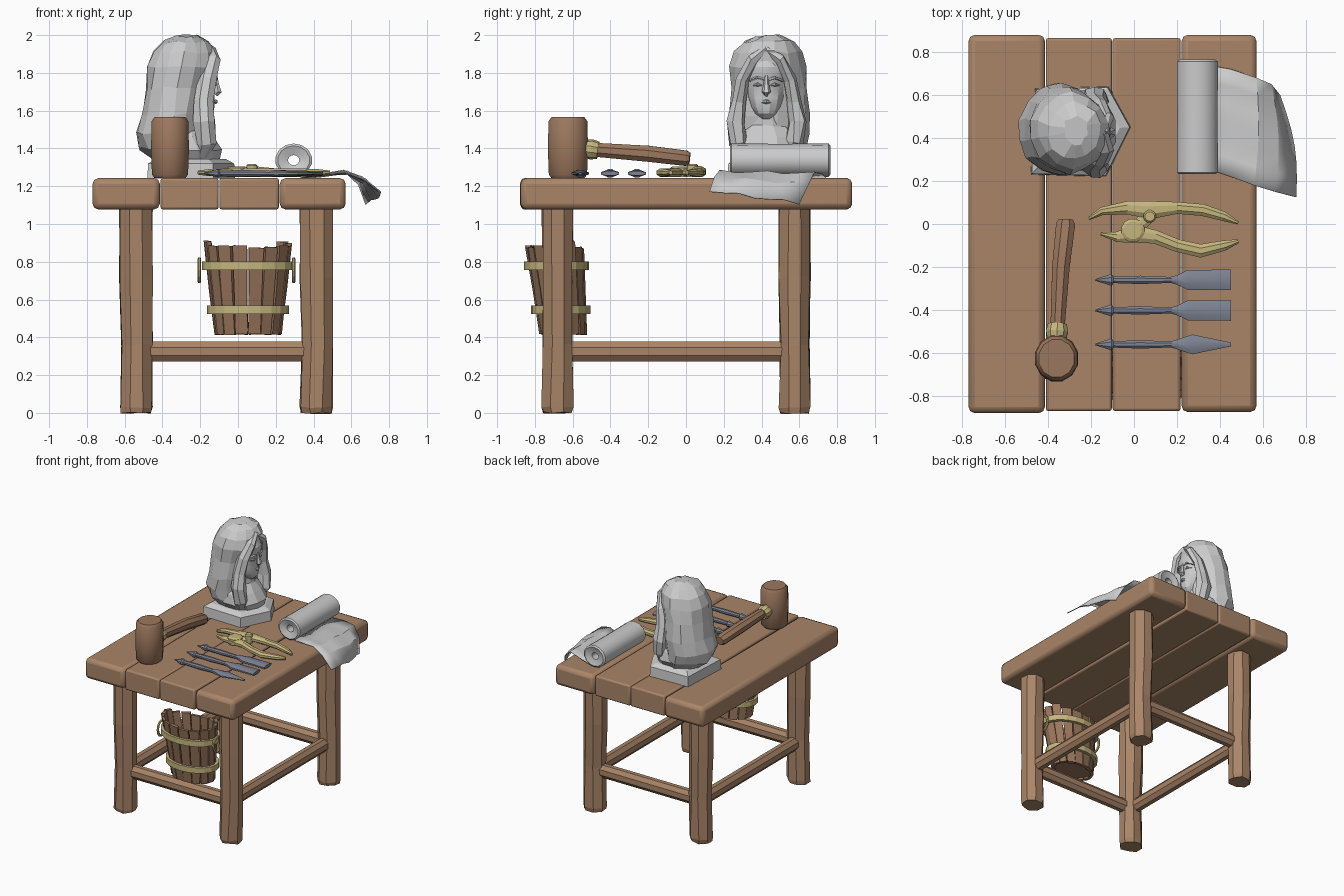
import bpy, bmesh, math, random
from mathutils import Vector as V
random.seed(4)
X, Y, Z = V((1, 0, 0)), V((0, 1, 0)), V((0, 0, 1))


def material(name, rgb):
    m = bpy.data.materials.new(name)
    m.diffuse_color = (*rgb, 1)
    return m


WOOD = material("table wood", (0.40, 0.235, 0.14))
DARK = material("tool wood", (0.33, 0.185, 0.11))
BRASS = material("brass", (0.56, 0.47, 0.21))
STEEL = material("steel", (0.21, 0.23, 0.29))
STONE = material("white stone", (0.60, 0.60, 0.60))
CLOTH = material("pale paper", (0.60, 0.60, 0.60))


def finish(name, bm, mat, smooth=None, bevel=0):
    bmesh.ops.recalc_face_normals(bm, faces=bm.faces[:])
    me = bpy.data.meshes.new(name)
    bm.to_mesh(me)
    bm.free()
    me.materials.append(mat)
    ob = bpy.data.objects.new(name, me)
    bpy.context.collection.objects.link(ob)
    if bevel:
        b = ob.modifiers.new("bevel", 'BEVEL')
        b.width, b.segments = bevel, 2
    if smooth:
        bpy.ops.object.select_all(action='DESELECT')
        ob.select_set(True)
        bpy.context.view_layer.objects.active = ob
        bpy.ops.object.shade_smooth_by_angle(angle=math.radians(smooth))
    return ob


def ring(c, u, v, a, b, n):
    ts = [2 * math.pi * (i + 0.5) / n for i in range(n)]
    return [V(c) + u * a * math.cos(t) + v * b * math.sin(t) for t in ts]


def loft(name, rings, mat, closed=False, smooth=None, jitter=0.0):
    bm = bmesh.new()
    rows = [[bm.verts.new(p + V([random.uniform(-jitter, jitter) for _ in 'xyz'])) for p in r] for r in rings]
    n, m = len(rows[0]), len(rows)
    for k in range(m if closed else m - 1):
        a, b = rows[k], rows[(k + 1) % m]
        for i in range(n):
            j = (i + 1) % n
            bm.faces.new((a[i], a[j], b[j], b[i]))
    if not closed:
        bm.faces.new(rows[0])
        bm.faces.new(rows[-1])
    return finish(name, bm, mat, smooth)


def tube(name, path, sizes, mat, up=Z, n=8, closed=False, **kw):
    pts, rings = [V(p) for p in path], []
    m = len(pts)
    for i, p in enumerate(pts):
        nxt = pts[(i + 1) % m] if closed else pts[min(i + 1, m - 1)]
        t = (nxt - (pts[i - 1] if closed else pts[max(i - 1, 0)])).normalized()
        s = t.cross(up).normalized()
        a, b = sizes[i] if isinstance(sizes, list) else sizes
        rings.append(ring(p, s, s.cross(t), a, b, n))
    return loft(name, rings, mat, closed, **kw)


def stack(name, rows, mat, n=8, **kw):
    # rows of (z, centre x, centre y, radius x, radius y)
    return loft(name, [ring((x, y, z), X, Y, a, b, n) for z, x, y, a, b in rows], mat, **kw)


# Table top planks
for x0, x1, y0, y1 in ((-0.77, -0.414, -0.88, 0.88), (-0.41, -0.103, -0.87, 0.865),
                       (-0.099, 0.217, -0.87, 0.865), (0.221, 0.57, -0.875, 0.88)):
    bm = bmesh.new()
    bmesh.ops.create_cube(bm, size=1)
    for v in bm.verts:
        v.co = V(((x0 + x1) / 2 + v.co.x * (x1 - x0), (y0 + y1) / 2 + v.co.y * (y1 - y0), 1.16 + v.co.z * 0.165))
    finish("table_plank", bm, WOOD, 40, 0.03 if x0 < -0.5 or x0 > 0.2 else 0.012)

# Legs and stretchers
for lx in (-0.54, 0.415):
    for ly in (-0.68, 0.575):
        stack("leg", [(z, lx + d, ly, 0.092 * s, 0.088 * s) for z, d, s in
                      ((0, 0, 0.92), (0.03, 0, 1), (0.36, 0.006, 0.93), (0.72, 0, 1.0), (1.1, 0, 1.0))], WOOD,
              jitter=0.005)
    tube("side_stretcher", [(lx, y, 0.325) for y in (-0.64, -0.05, 0.54)], (0.045, 0.056), WOOD, n=8, smooth=35)
for ly in (-0.68, 0.575):
    tube("cross_stretcher", [(x, ly, 0.325) for x in (-0.5, -0.06, 0.38)], (0.045, 0.056), WOOD, n=8, smooth=35)


# Bucket leaning against the front stretcher
def bucket(t, z, off=0.0):
    f = (z - 0.42) / 0.45
    return V((0.053 + (0.178 + 0.052 * f + off) * math.cos(t),
              -0.65 - 0.045 * f + (0.125 + 0.03 * f + off) * math.sin(t), z))


N = 16
for i in range(N):
    t0, t1 = 2 * math.pi * (i + 0.05) / N, 2 * math.pi * (i + 0.95) / N
    top = 0.87 + 0.03 * abs(math.cos(t0)) + random.uniform(-0.012, 0.012)
    if i > N / 2:
        top = min(top, 0.885)
    loft("bucket_stave", [[bucket(t0, z), bucket(t1, z), bucket(t1, z, -0.025), bucket(t0, z, -0.025)]
                          for z in (0.415, 0.65, top)], DARK, jitter=0.003)
loft("bucket_bottom", [[bucket(2 * math.pi * i / N, z, -0.01) for i in range(N)] for z in (0.43, 0.45)], DARK)
for z in (0.78, 0.545):
    tube("bucket_hoop", [bucket(2 * math.pi * i / 20, z, 0.008) for i in range(20)], (0.022, 0.032), BRASS,
         n=4, closed=True)
for x in (-0.205, 0.295):
    tube("bucket_ring", [(x, -0.695 + 0.045 * math.cos(t), 0.755 + 0.06 * math.sin(t))
                         for t in [math.pi * k / 6 for k in range(12)]], (0.01, 0.01), BRASS, up=X, n=6, closed=True)

# Bust: plinth, chest, neck, hair, head
plan = [(-0.48, 0.23), (-0.13, 0.22), (-0.015, 0.45), (-0.12, 0.64), (-0.46, 0.63)]
loft("bust_plinth", [[V((-0.27 + (x + 0.27) * s, 0.435 + (y - 0.435) * s, z)) for x, y in plan]
                     for z, s in ((1.24, 1), (1.32, 0.98), (1.345, 0.8))], STONE)
stack("bust_chest", [(1.33, -0.25, 0.435, 0.16, 0.15), (1.39, -0.26, 0.435, 0.18, 0.19),
                     (1.46, -0.28, 0.435, 0.16, 0.18), (1.52, -0.28, 0.435, 0.11, 0.12),
                     (1.62, -0.27, 0.43, 0.10, 0.08)], STONE, n=12, jitter=0.005)
stack("bust_hair", [(1.34, -0.31, 0.44, 0.13, 0.15), (1.40, -0.35, 0.44, 0.17, 0.19), (1.48, -0.36, 0.44, 0.175, 0.21),
                    (1.58, -0.34, 0.44, 0.17, 0.215), (1.72, -0.325, 0.44, 0.165, 0.205),
                    (1.83, -0.30, 0.435, 0.18, 0.20), (1.91, -0.28, 0.435, 0.165, 0.175),
                    (1.965, -0.275, 0.435, 0.125, 0.13), (1.995, -0.27, 0.435, 0.06, 0.065)], STONE,
      n=14, jitter=0.009)
head = [(1.555, -0.16, 0.035), (1.585, -0.13, 0.065), (1.62, -0.122, 0.085), (1.67, -0.122, 0.10),
        (1.73, -0.125, 0.108), (1.765, -0.112, 0.112), (1.83, -0.108, 0.112), (1.90, -0.14, 0.10)]
stack("bust_face", [(z, (f - 0.32) / 2, 0.425, (f + 0.32) / 2, w) for z, f, w in head], STONE, n=14, smooth=25)
tube("bust_nose", [(-0.118, 0.425, 1.785), (-0.112, 0.425, 1.74), (-0.105, 0.425, 1.70), (-0.12, 0.425, 1.685)],
     [(0.01, 0.01), (0.013, 0.015), (0.022, 0.024), (0.015, 0.01)], STONE, up=Y, n=6)
tube("bust_lips", [(-0.135, 0.395, 1.645), (-0.118, 0.425, 1.648), (-0.135, 0.455, 1.645)],
     [(0.004, 0.006), (0.012, 0.012), (0.004, 0.006)], STONE, n=6)
for s in (-1, 1):
    y = 0.425
    # brow, eye and the locks framing the face
    tube("bust_brow", [(-0.118, y + s * 0.012, 1.765), (-0.116, y + s * 0.045, 1.775), (-0.15, y + s * 0.085, 1.76)],
         (0.010, 0.008), STONE, n=5)
    tube("bust_eye", [(-0.126, y + s * 0.022, 1.735), (-0.122, y + s * 0.045, 1.738), (-0.148, y + s * 0.07, 1.735)],
         [(0.004, 0.003), (0.010, 0.010), (0.004, 0.003)], STONE, n=6)
    tube("bust_lock", [(-0.15, y, 1.925), (-0.135, y + s * 0.07, 1.87), (-0.165, y + s * 0.125, 1.77),
                       (-0.185, y + s * 0.145, 1.65), (-0.18, y + s * 0.165, 1.54), (-0.165, y + s * 0.15, 1.43),
                       (-0.19, y + s * 0.12, 1.36)],
         [(0.02, 0.03), (0.03, 0.04), (0.035, 0.05), (0.04, 0.05), (0.05, 0.055), (0.05, 0.05), (0.03, 0.03)],
         STONE, up=X, n=7, jitter=0.006)

# Mallet
stack("mallet_head", [(z, -0.36, -0.625, r, r * 1.06) for z, r in
                      ((1.243, 0.085), (1.262, 0.099), (1.40, 0.104), (1.545, 0.100), (1.566, 0.085))], DARK,
      n=12, smooth=35)
tube("mallet_collar", [(-0.36, -0.54, 1.40), (-0.358, -0.50, 1.395), (-0.356, -0.465, 1.39)],
     [(0.045, 0.045), (0.054, 0.054), (0.046, 0.046)], BRASS, n=10)
tube("mallet_handle", [(-0.36, -0.6, 1.41), (-0.355, -0.47, 1.392), (-0.34, -0.2, 1.372), (-0.318, 0.0, 1.348),
                       (-0.317, 0.02, 1.346)],
     [(0.036, 0.04), (0.036, 0.04), (0.044, 0.046), (0.048, 0.044), (0.036, 0.034)], DARK, n=8, smooth=35)

# Rolled paper with its loose end
loft("paper_roll", [ring((0.295, y, 1.338), X, Z, r, r * 0.9, 14) for y, r in
                    ((0.25, 0.03), (0.24, 0.06), (0.232, 0.085), (0.24, 0.098), (0.5, 0.096), (0.755, 0.098),
                     (0.764, 0.085), (0.755, 0.06), (0.75, 0.03))], CLOTH, closed=True, smooth=35)
low = [(0.33, 0.26, 1.25), (0.45, 0.22, 1.262), (0.56, 0.18, 1.28), (0.66, 0.15, 1.25), (0.755, 0.125, 1.18)]
high = [(0.33, 0.74, 1.25), (0.45, 0.72, 1.262), (0.57, 0.68, 1.27), (0.64, 0.65, 1.21), (0.68, 0.60, 1.11)]
bm = bmesh.new()
grid = [[bm.verts.new(V(a).lerp(V(b), j / 6) + V((0.03 * math.sin(math.pi * j / 6) * i / 4, 0,
                                                 0.008 * math.sin(j * 2.1 + i)))) for j in range(7)]
        for i, (a, b) in enumerate(zip(low, high))]
for i in range(4):
    for j in range(6):
        bm.faces.new((grid[i][j], grid[i + 1][j], grid[i + 1][j + 1], grid[i][j + 1]))
sheet = finish("paper_sheet", bm, CLOTH, 20)
sheet.modifiers.new("thickness", 'SOLIDIFY').thickness = 0.006

# Pliers
zp = 1.272
tube("pliers_upper_arm", [(-0.21, 0.025, zp), (-0.15, 0.06, zp), (-0.03, 0.075, zp), (0.08, 0.065, zp + 0.01),
                          (0.2, 0.075, zp), (0.32, 0.065, zp), (0.42, 0.035, zp), (0.485, 0.005, zp)],
     [(0.008, 0.012), (0.02, 0.02), (0.034, 0.024), (0.045, 0.026), (0.03, 0.024), (0.03, 0.024), (0.024, 0.02),
      (0.008, 0.012)], BRASS, n=8)
tube("pliers_lower_arm", [(-0.155, -0.045, zp), (-0.08, -0.06, zp), (0.0, -0.045, zp), (0.1, -0.06, zp),
                          (0.2, -0.1, zp), (0.31, -0.125, zp), (0.42, -0.1, zp), (0.485, -0.08, zp)],
     [(0.008, 0.012), (0.026, 0.02), (0.045, 0.026), (0.034, 0.024), (0.032, 0.024), (0.034, 0.024), (0.026, 0.02),
      (0.01, 0.012)], BRASS, n=8)
tube("pliers_link", [(0.08, 0.05, zp), (0.0, -0.03, zp)], (0.035, 0.02), BRASS, n=8)
for x, y, r, h in ((-0.005, -0.03, 0.056, 1.305), (0.073, 0.035, 0.03, 1.318)):
    stack("pliers_pivot", [(1.25, x, y, r, r), (h - 0.008, x, y, r, r), (h, x, y, r * 0.75, r * 0.75)], BRASS, n=12)

# Chisels: tang, shaft, blade
for y, leaf in ((-0.26, False), (-0.402, False), (-0.56, True)):
    tail = [(0.27, 0.050, 0.014), (0.45, 0.010, 0.006)] if leaf else [(0.25, 0.050, 0.018), (0.45, 0.052, 0.013)]
    prof = [(-0.18, 0.004, 0.004), (-0.105, 0.030, 0.024), (-0.095, 0.016, 0.016), (0.03, 0.021, 0.019),
            (0.17, 0.015, 0.015), (0.20, 0.024, 0.020)] + tail
    loft("chisel", [ring((x, y, 1.268), Y, Z, a, b, 8) for x, a, b in prof], STEEL, smooth=30)
